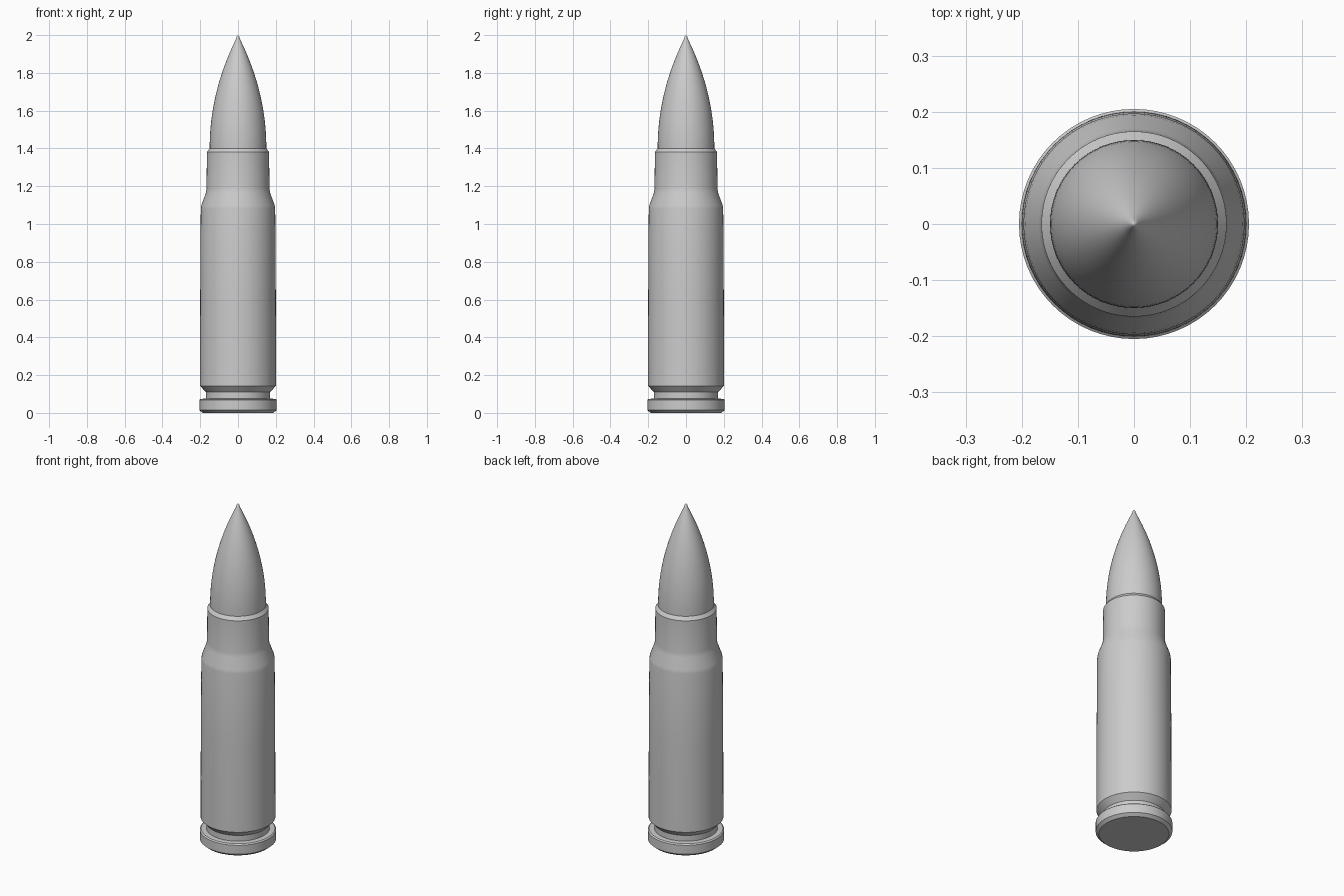
import bpy, bmesh, math

if "Cube" in bpy.data.objects:
    bpy.data.objects.remove(bpy.data.objects["Cube"])

metal = bpy.data.materials.new("grey_metal")
metal.diffuse_color = (0.6, 0.6, 0.6, 1)
metal.use_nodes = True
metal.node_tree.nodes["Principled BSDF"].inputs["Base Color"].default_value = metal.diffuse_color
SIDES = 64


def lathe(name, profile):
    """Revolve (radius, height) points around z; radius 0 closes to a pole."""
    bm = bmesh.new()
    rings = []
    for r, z in profile:
        if r == 0:
            rings.append([bm.verts.new((0, 0, z))] * SIDES)
        else:
            rings.append([bm.verts.new((r * math.cos(math.tau * i / SIDES),
                                        r * math.sin(math.tau * i / SIDES), z))
                          for i in range(SIDES)])
    for a, b in zip(rings, rings[1:]):
        for i in range(SIDES):
            j = (i + 1) % SIDES
            bm.faces.new(list(dict.fromkeys((a[i], a[j], b[j], b[i]))))
    bmesh.ops.recalc_face_normals(bm, faces=bm.faces)
    mesh = bpy.data.meshes.new(name)
    bm.to_mesh(mesh)
    bm.free()
    mesh.materials.append(metal)
    obj = bpy.data.objects.new(name, mesh)
    bpy.context.collection.objects.link(obj)
    bpy.ops.object.select_all(action='DESELECT')
    obj.select_set(True)
    bpy.context.view_layer.objects.active = obj
    bpy.ops.object.shade_smooth_by_angle(angle=math.radians(30))
    return obj


# Case: base, rim, extraction groove, body, shoulder, neck and mouth
lathe("case", [
    (0, 0), (0.187, 0), (0.205, 0.015), (0.205, 0.068), (0.198, 0.074),
    (0.170, 0.076), (0.170, 0.110), (0.201, 0.143),
    (0.200, 0.63), (0.197, 1.08), (0.194, 1.10), (0.170, 1.165),
    (0.166, 1.19), (0.165, 1.38), (0.150, 1.40), (0.140, 1.40)])

# Pointed projectile seated in the neck, with a slightly rounded tip
LENGTH, RADIUS = 0.60, 0.15
ogive = [(0, 1.36), (RADIUS, 1.36)]
for k in range(24):
    t = k / 24
    ogive.append((RADIUS * (1 - t ** 2.05), 1.40 + LENGTH * t))
ogive += [(0.007, 1.992), (0.003, 1.998), (0, 2.0)]
lathe("projectile", ogive)
